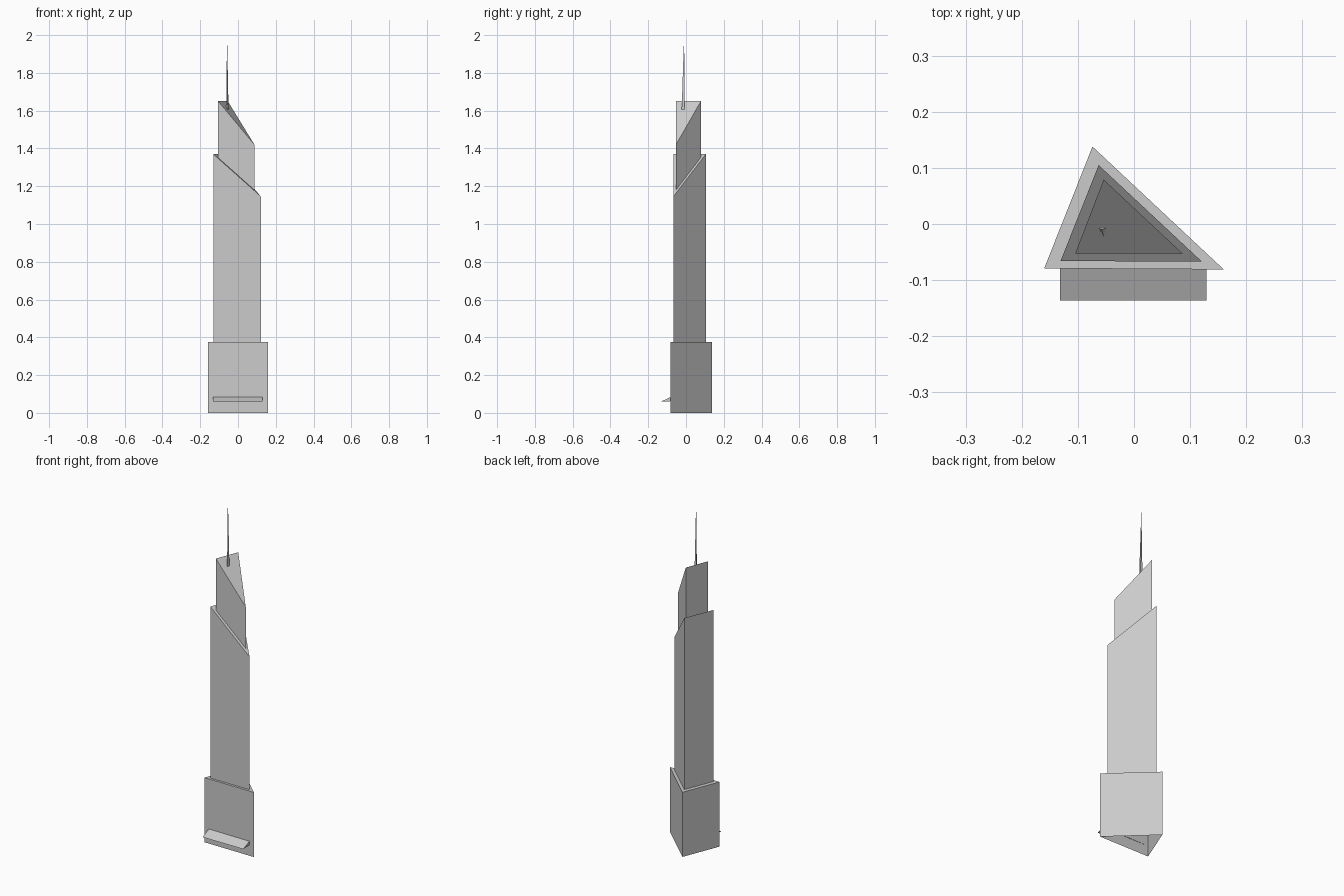
import bpy

# Remove the default cube
if "Cube" in bpy.data.objects:
    bpy.data.objects.remove(bpy.data.objects["Cube"], do_unlink=True)

# Single flat colour
grey = bpy.data.materials.new("light grey")
grey.use_nodes = True
colour = (0.6, 0.6, 0.6, 1.0)
grey.diffuse_color = colour
grey.node_tree.nodes["Principled BSDF"].inputs["Base Color"].default_value = colour


def build(name, verts, faces):
    mesh = bpy.data.meshes.new(name)
    mesh.from_pydata(verts, [], faces)
    mesh.materials.append(grey)
    obj = bpy.data.objects.new(name, mesh)
    bpy.context.collection.objects.link(obj)
    return obj


def tower_tier(name, plan, bottom, tops):
    """Triangular tube, open below, with its roof cut at the given corner heights."""
    lower = [(x, y, bottom) for x, y in plan]
    upper = [(x, y, z) for (x, y), z in zip(plan, tops)]
    walls = [(i, (i + 1) % 3, (i + 1) % 3 + 3, i + 3) for i in range(3)]
    return build(name, lower + upper, walls + [(3, 4, 5)])


# Tiers: corners run front left, front right, back (counter-clockwise from above)
tower_tier("podium", [(-0.16, -0.079), (0.16, -0.081), (-0.074, 0.138)],
           0, (0.375, 0.375, 0.375))
tower_tier("main_shaft", [(-0.131, -0.066), (0.121, -0.067), (-0.063, 0.105)],
           0.375, (1.37, 1.145, 1.37))
tower_tier("upper_shaft", [(-0.105, -0.053), (0.087, -0.053), (-0.054, 0.079)],
           1.14, (1.65, 1.42, 1.65))

# Spire: slim three-sided taper
spire_base = [(-0.0625, -0.007, 1.605), (-0.054, -0.023, 1.605), (-0.05, -0.007, 1.605)]
build("spire", spire_base + [(-0.058, -0.01, 2.0)],
      [(0, 1, 3), (1, 2, 3), (2, 0, 3), (2, 1, 0)])

# Entrance canopy: wedge extruded along the front wall
wedge = [(-0.136, 0.059), (-0.078, 0.062), (-0.078, 0.085)]
canopy = [(x, y, z) for x in (-0.132, 0.129) for y, z in wedge]
build("entrance_canopy", canopy,
      [(0, 2, 1), (3, 4, 5), (0, 1, 4, 3), (1, 2, 5, 4), (2, 0, 3, 5)])
